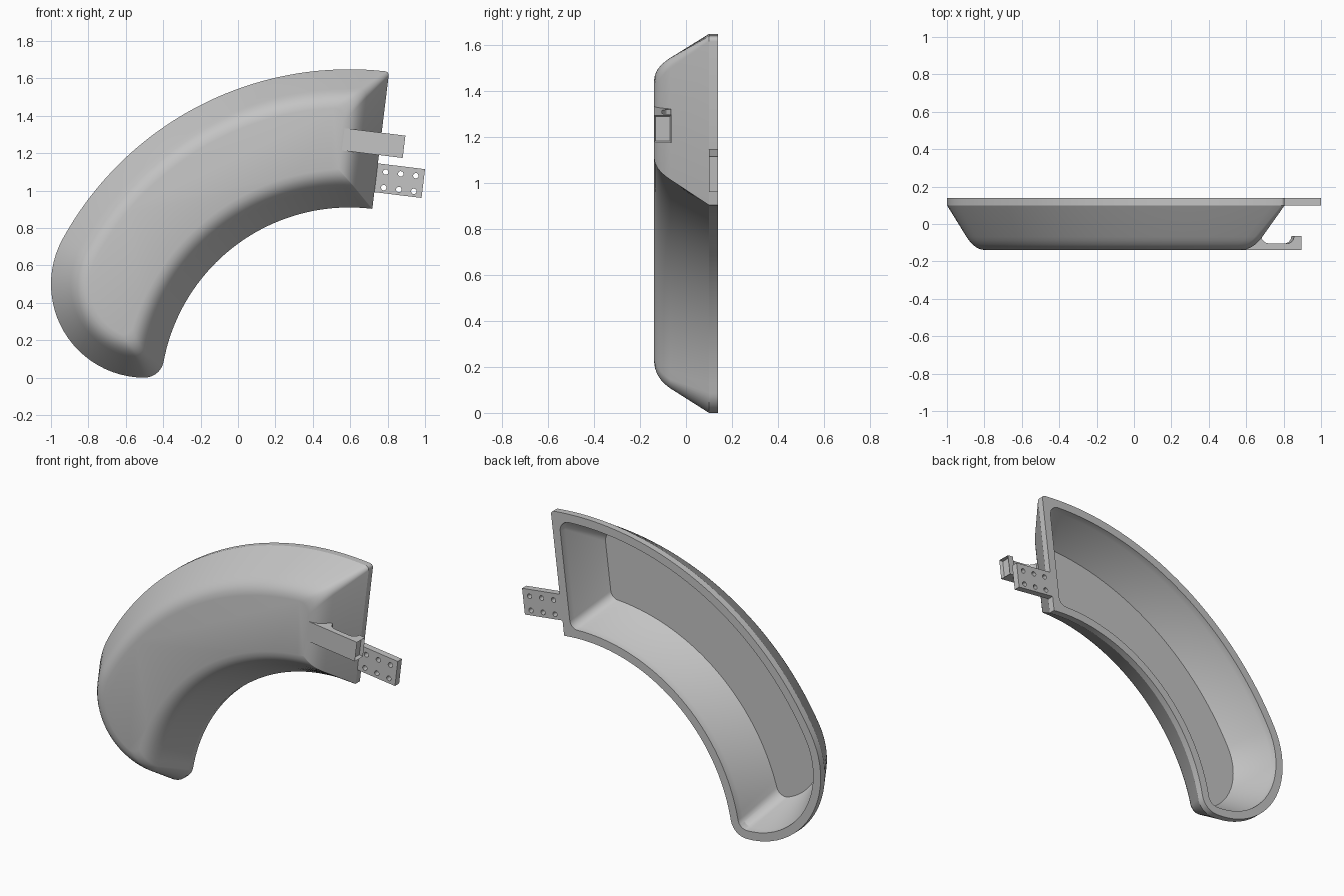
import bpy, bmesh
from math import sin, cos, asin, acos, atan2, pi, radians, hypot

if "Cube" in bpy.data.objects:
    bpy.data.objects.remove(bpy.data.objects["Cube"], do_unlink=True)

GREY = (0.55, 0.55, 0.55, 1)
mat = bpy.data.materials.new("plain_grey")
mat.use_nodes = True
mat.diffuse_color = GREY
mat.node_tree.nodes["Principled BSDF"].inputs["Base Color"].default_value = GREY

# Shared layout: two concentric arcs, a round end and a straight tilted end
CX, CZ = 0.595, -0.1
R_IN, R_OUT = 1.01, 1.7486
AX, AZ, R_END = -0.5, 0.5, 0.5
TILT = radians(7)
END = pi / 2 - TILT


def make_object(name, bm, smooth=True):
    bmesh.ops.recalc_face_normals(bm, faces=bm.faces)
    mesh = bpy.data.meshes.new(name)
    bm.to_mesh(mesh)
    bm.free()
    mesh.materials.append(mat)
    ob = bpy.data.objects.new(name, mesh)
    bpy.context.collection.objects.link(ob)
    bpy.ops.object.select_all(action='DESELECT')
    ob.select_set(True)
    bpy.context.view_layer.objects.active = ob
    if smooth:
        bpy.ops.object.shade_smooth_by_angle(angle=radians(28))
    return ob


def arc(x, z, r, a0, a1, n):
    angles = [a0 + (a1 - a0) * i / n for i in range(n + 1)]
    return [(x + r * cos(a), z + r * sin(a)) for a in angles]


def polar(r, a):
    return CX + r * cos(a), CZ + r * sin(a)


def outline(o, f_low, f_top, f_tip):
    """Closed outline shrunk by o, with three corner radii."""
    ri, ro, ra = R_IN + o, R_OUT - o, R_END - o
    low = END + asin((o + f_low) / (ri + f_low))
    top = END + asin((o + f_top) / (ro - f_top))
    join = atan2(AZ - CZ, AX - CX)
    # tip fillet touches the round end and the inner arc
    a, b, d = ra - f_tip, ri + f_tip, hypot(AX - CX, AZ - CZ)
    tip = join + acos((b * b + d * d - a * a) / (2 * b * d))
    tx, tz = polar(b, tip)
    turn = atan2(tz - AZ, tx - AX) % (2 * pi)
    pts = arc(*polar(ri + f_low, low), f_low, low - pi, -TILT, 6)
    pts += arc(*polar(ro - f_top, top), f_top, -TILT, top, 6)
    pts += arc(CX, CZ, ro, top, join, 40)[1:]
    pts += arc(AX, AZ, ra, join, turn, 24)[1:]
    pts += arc(tx, tz, f_tip, turn, tip + pi, 10)[1:]
    pts += arc(CX, CZ, ri, tip, low, 40)[1:-1]
    return pts


# Curved hollow shell: front face, rounded edge, sloped wall, rim, pocket, floor
outside = [(0.205, -0.14), (0.178, -0.135), (0.155, -0.124), (0.135, -0.108),
           (0.118, -0.088), (0.104, -0.068), (0, 0.10), (0, 0.14)]
inside = [(0.05, 0.14), (0.055, 0.10), (0.17, -0.10)]
rings = [outline(o, 0.003, 0.02 + 0.2 * o, max(0.105 - o, 0.05)) for o, y in outside]
rings += [outline(o, 0.05, 0.06, 0.06) for o, y in inside]
bm = bmesh.new()
loops = [[bm.verts.new((x, y, z)) for x, z in ring]
         for ring, (o, y) in zip(rings, outside + inside)]
for p, q in zip(loops, loops[1:]):
    for i in range(len(p)):
        j = (i + 1) % len(p)
        bm.faces.new((p[i], p[j], q[j], q[i]))
bm.faces.new(loops[0])
bm.faces.new(loops[-1])
make_object("curved_shell", bm)


def place(t, r, y):
    """t runs out from the straight end, r runs along it."""
    return (CX + t * cos(TILT) + r * sin(TILT), y, CZ - t * sin(TILT) + r * cos(TILT))


def prism(bm, low, high):
    """Join two matching point loops into a solid."""
    a = [bm.verts.new(p) for p in low]
    b = [bm.verts.new(p) for p in high]
    bm.faces.new(a)
    bm.faces.new(b)
    sides = []
    for i in range(len(a)):
        j = (i + 1) % len(a)
        sides.append(bm.faces.new((a[i], a[j], b[j], b[i])))
    return sides


# Hooked clip on the front, with a recess in its outer end
profile = [(0.128, -0.14), (0.128, -0.063), (0.09, -0.063), (0.085, -0.082),
           (0.074, -0.097), (0.055, -0.105), (-0.045, -0.105), (-0.065, -0.1),
           (-0.082, -0.085), (-0.088, -0.066), (-0.11, -0.066), (-0.14, -0.105),
           (-0.2, -0.105), (-0.2, -0.14)]
bm = bmesh.new()
sides = prism(bm, [place(t, 1.30, y) for t, y in profile],
              [place(t, 1.42, y) for t, y in profile])
bmesh.ops.recalc_face_normals(bm, faces=bm.faces)
bmesh.ops.inset_region(bm, faces=[sides[0]], thickness=0.009)
bmesh.ops.translate(bm, verts=sides[0].verts,
                    vec=(-0.02 * cos(TILT), 0, 0.02 * sin(TILT)))
make_object("hooked_clip", bm)

# Mounting plate with six drilled holes
corners = [(-0.01, 1.10), (0.254, 1.10), (0.254, 1.255), (-0.01, 1.255)]
bm = bmesh.new()
prism(bm, [place(t, r, 0.10) for t, r in corners], [place(t, r, 0.14) for t, r in corners])
plate = make_object("mounting_plate", bm, smooth=False)

bm = bmesh.new()
for t in (0.047, 0.128, 0.209):
    for r in (1.13, 1.214):
        circle = arc(t, r, 0.0145, 0, 2 * pi, 20)[:-1]
        prism(bm, [place(u, v, 0.05) for u, v in circle],
              [place(u, v, 0.2) for u, v in circle])
drill = make_object("hole_cutter", bm, smooth=False)
drill.hide_render = True

cut = plate.modifiers.new("holes", 'BOOLEAN')
cut.operation = 'DIFFERENCE'
cut.solver = 'EXACT'
cut.object = drill
bpy.ops.object.select_all(action='DESELECT')
plate.select_set(True)
bpy.context.view_layer.objects.active = plate
bpy.ops.object.modifier_apply(modifier="holes")
bpy.data.objects.remove(drill, do_unlink=True)
bpy.ops.object.shade_smooth_by_angle(angle=radians(28))
